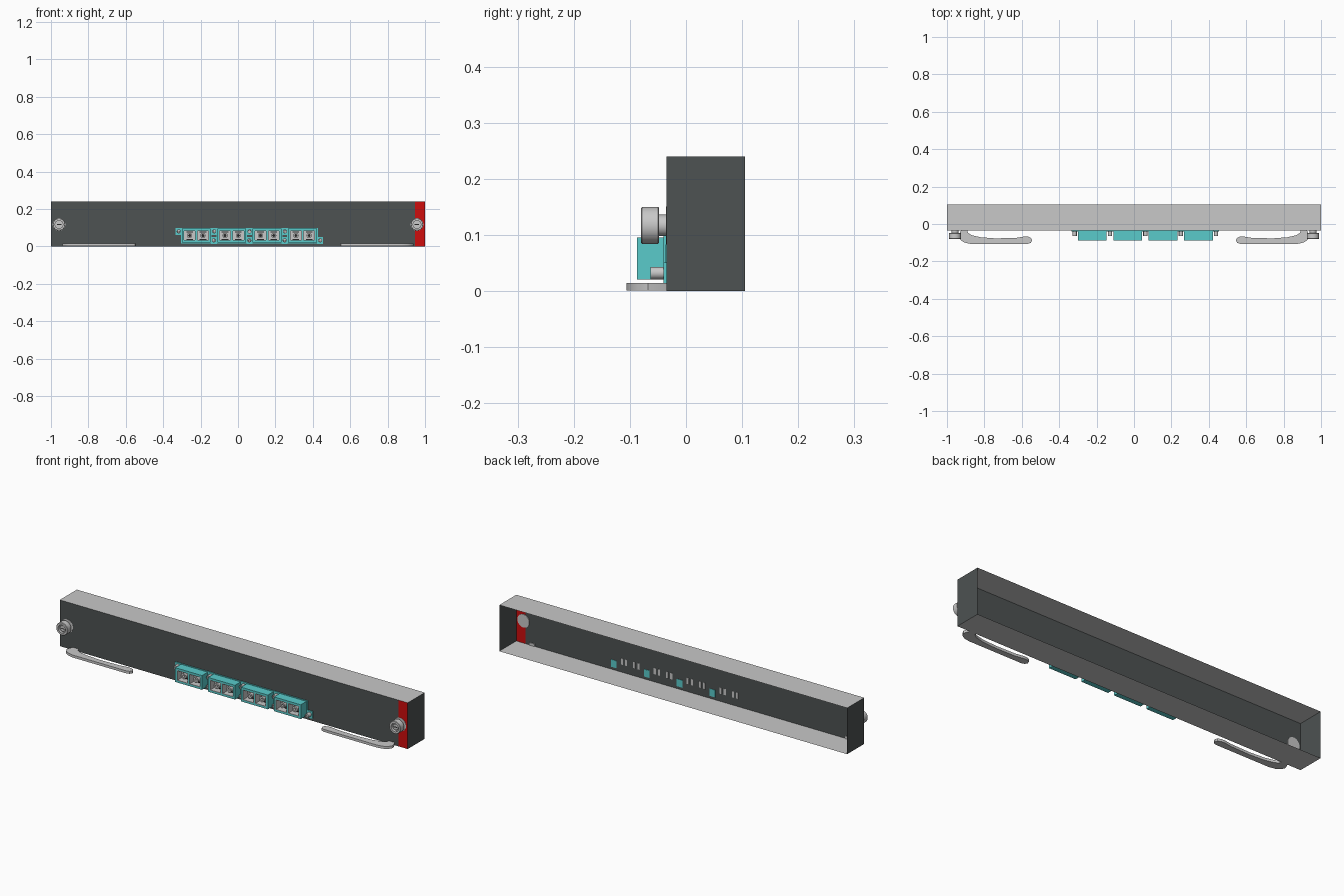
import bpy, bmesh, math
from mathutils import Matrix, Vector

if "Cube" in bpy.data.objects:
    bpy.data.objects.remove(bpy.data.objects["Cube"], do_unlink=True)


def material(name, rgb):
    m = bpy.data.materials.new(name)
    m.use_nodes = True
    m.diffuse_color = (*rgb, 1)
    m.node_tree.nodes["Principled BSDF"].inputs["Base Color"].default_value = (*rgb, 1)
    return m


DARK = material("dark grey", (0.075, 0.085, 0.085))
GREY = material("light grey", (0.58, 0.58, 0.58))
RED = material("red", (0.62, 0.004, 0.004))
TEAL = material("teal", (0.1, 0.6, 0.6))
BLACK = material("black", (0.02, 0.02, 0.02))

FRONT, BACK = -0.035, 0.105


def finish(bm, name, mats, smooth=False):
    me = bpy.data.meshes.new(name)
    bm.to_mesh(me)
    bm.free()
    for m in mats:
        me.materials.append(m)
    ob = bpy.data.objects.new(name, me)
    bpy.context.collection.objects.link(ob)
    if smooth:
        bpy.ops.object.select_all(action='DESELECT')
        ob.select_set(True)
        bpy.context.view_layer.objects.active = ob
        bpy.ops.object.shade_smooth_by_angle(angle=math.radians(35))
    return ob


def add_box(bm, x, y, z):
    """Box from (min, max) ranges."""
    r = (x, y, z)
    mid = Vector([(a + b) / 2 for a, b in r])
    size = [b - a for a, b in r]
    mat = Matrix.Translation(mid) @ Matrix.Diagonal((*size, 1))
    return bmesh.ops.create_cube(bm, size=1, matrix=mat)["verts"]


def box(name, x, y, z, mat):
    bm = bmesh.new()
    add_box(bm, x, y, z)
    return finish(bm, name, [mat])


def lathe(name, profile, x, z, mat, steps=32):
    """Turn (radius, y) points around an axis along y."""
    bm = bmesh.new()
    vs = [bm.verts.new((r, y, 0)) for r, y in profile]
    edges = [bm.edges.new(p) for p in zip(vs, vs[1:])]
    bmesh.ops.spin(bm, geom=vs + edges, cent=(0, 0, 0), axis=(0, 1, 0),
                   angle=math.tau, steps=steps)
    bmesh.ops.remove_doubles(bm, verts=bm.verts, dist=1e-5)
    bmesh.ops.recalc_face_normals(bm, faces=bm.faces)
    bmesh.ops.translate(bm, verts=bm.verts, vec=(x, 0, z))
    return finish(bm, name, [mat], True)


# Open-backed case: grey top and bottom, dark front and ends, red front strip
bm = bmesh.new()
add_box(bm, (-1, 1), (FRONT, BACK), (0, 0.24))
bmesh.ops.delete(bm, geom=[f for f in bm.faces if f.normal.y > 0.5], context='FACES_ONLY')
panel = [f for f in bm.faces if f.normal.y < -0.5]
bmesh.ops.bisect_plane(bm, geom=panel + list(panel[0].edges) + list(panel[0].verts),
                       plane_co=(0.947, 0, 0), plane_no=(1, 0, 0))
bm.normal_update()
for f in bm.faces:
    if abs(f.normal.z) > 0.5:
        f.material_index = 1
    elif f.normal.y < -0.5 and f.calc_center_median().x > 0.947:
        f.material_index = 2
finish(bm, "case", [DARK, GREY, RED])

# Curved ejector handles, seen as a flat outline
OUTLINE = [(0.922, -0.03), (0.932, -0.05), (0.938, -0.068), (0.928, -0.085),
           (0.908, -0.099), (0.875, -0.106), (0.567, -0.106), (0.552, -0.101),
           (0.545, -0.088), (0.55, -0.075), (0.565, -0.068), (0.585, -0.067),
           (0.63, -0.074), (0.74, -0.077), (0.82, -0.071), (0.868, -0.06),
           (0.888, -0.047), (0.893, -0.03)]
for side, label in ((1, "left"), (-1, "right")):
    bm = bmesh.new()
    face = bm.faces.new([bm.verts.new((side * x, y, 0.001)) for x, y in OUTLINE])
    ext = bmesh.ops.extrude_face_region(bm, geom=[face])["geom"]
    bmesh.ops.translate(bm, vec=(0, 0, 0.013),
                        verts=[v for v in ext if isinstance(v, bmesh.types.BMVert)])
    bmesh.ops.recalc_face_normals(bm, faces=bm.faces)
    finish(bm, label + "_handle", [GREY], True)

    # Thumbscrew: shaft, knurled head with a recessed face, slotted core
    x = side * 0.957
    lathe(label + "_thumbscrew",
          [(0, -0.031), (0.034, -0.031), (0.034, -0.036), (0.019, -0.036),
           (0.019, -0.048), (0.031, -0.048), (0.033, -0.05), (0.033, -0.078),
           (0.031, -0.08), (0.021, -0.08), (0.021, -0.066), (0, -0.066)],
          x, 0.117, GREY)
    lathe(label + "_thumbscrew_core",
          [(0, -0.066), (0.015, -0.066), (0.015, -0.074), (0, -0.074)], x, 0.117, GREY)
    box(label + "_thumbscrew_slot", (x - 0.012, x + 0.012), (-0.0745, -0.073),
        (0.115, 0.119), BLACK)

# Four duplex connectors
for i in range(4):
    cx = -0.223 + 0.1893 * i
    tag = f"connector_{i + 1}_"

    # Housing with two pocketed openings
    bm = bmesh.new()
    xs = [cx + d for d in (-0.077, -0.067, -0.004, 0.004, 0.067, 0.077)]
    zs = [0.021, 0.031, 0.085, 0.095]
    for a in range(5):
        for b in range(3):
            corners = [(xs[a], zs[b]), (xs[a + 1], zs[b]),
                       (xs[a + 1], zs[b + 1]), (xs[a], zs[b + 1])]
            bm.faces.new([bm.verts.new((x, -0.087, z)) for x, z in corners])
    bmesh.ops.remove_doubles(bm, verts=bm.verts, dist=1e-5)
    holes = [f for f in bm.faces if abs(f.calc_center_median().z - 0.058) < 0.01
             and abs(abs(f.calc_center_median().x - cx) - 0.0355) < 0.01]
    rim = [e for e in bm.edges if e.is_boundary]
    walls = bmesh.ops.extrude_edge_only(bm, edges=rim)["geom"]
    bmesh.ops.translate(bm, vec=(0, -0.087 * -1 + FRONT, 0),
                        verts=[v for v in walls if isinstance(v, bmesh.types.BMVert)])
    for f in holes:
        # grey liner lip, then the recessed pocket
        bmesh.ops.inset_individual(bm, faces=[f], thickness=0.0035)
        for e in f.edges:
            for g in e.link_faces:
                g.material_index = 1
        pocket = bmesh.ops.extrude_discrete_faces(bm, faces=[f])["faces"][0]
        pocket.material_index = 1
        bmesh.ops.translate(bm, verts=pocket.verts, vec=(0, 0.035, 0))
    bmesh.ops.recalc_face_normals(bm, faces=bm.faces)
    finish(bm, tag + "housing", [TEAL, GREY])

    # Mounting plate with a tab at two opposite corners
    box(tag + "plate", (cx - 0.082, cx + 0.082), (-0.04, -0.0352), (0.016, 0.098), TEAL)
    for sx, z, label in ((-1, 0.08, "upper"), (1, 0.032, "lower")):
        x = cx + sx * 0.094
        back = -0.0352 if sx < 0 else -0.033
        box(tag + label + "_tab", (x - 0.016, x + 0.016), (-0.04, back),
            (z - 0.019, z + 0.019), TEAL)
        lathe(tag + label + "_screw",
              [(0, -0.036), (0.011, -0.036), (0.011, -0.063), (0.006, -0.063),
               (0.005, -0.059), (0, -0.059)], x, z, GREY, 20)

    # Ferrule in each opening, with its bore and its rear contacts
    for sx, label in ((-1, "right"), (1, "left")):
        x = cx + sx * 0.0355
        lathe(tag + label + "_ferrule",
              [(0, -0.052), (0.014, -0.052), (0.014, -0.078), (0.006, -0.078),
               (0.006, -0.06), (0, -0.06)], x, 0.058, GREY, 20)
        lathe(tag + label + "_bore", [(0, -0.062), (0.006, -0.062)], x, 0.058, BLACK, 16)
        # dark keyway bars around the ferrule
        for z in (0.037, 0.077):
            box(tag + label + "_keyway", (x - 0.018, x + 0.018), (-0.056, -0.051),
                (z - 0.002, z + 0.002), BLACK)
        for dx in (-0.012, 0.012):
            box(tag + label + "_rear_contact", (x + dx - 0.006, x + dx + 0.006),
                (-0.036, -0.0335), (0.04, 0.072), GREY)
